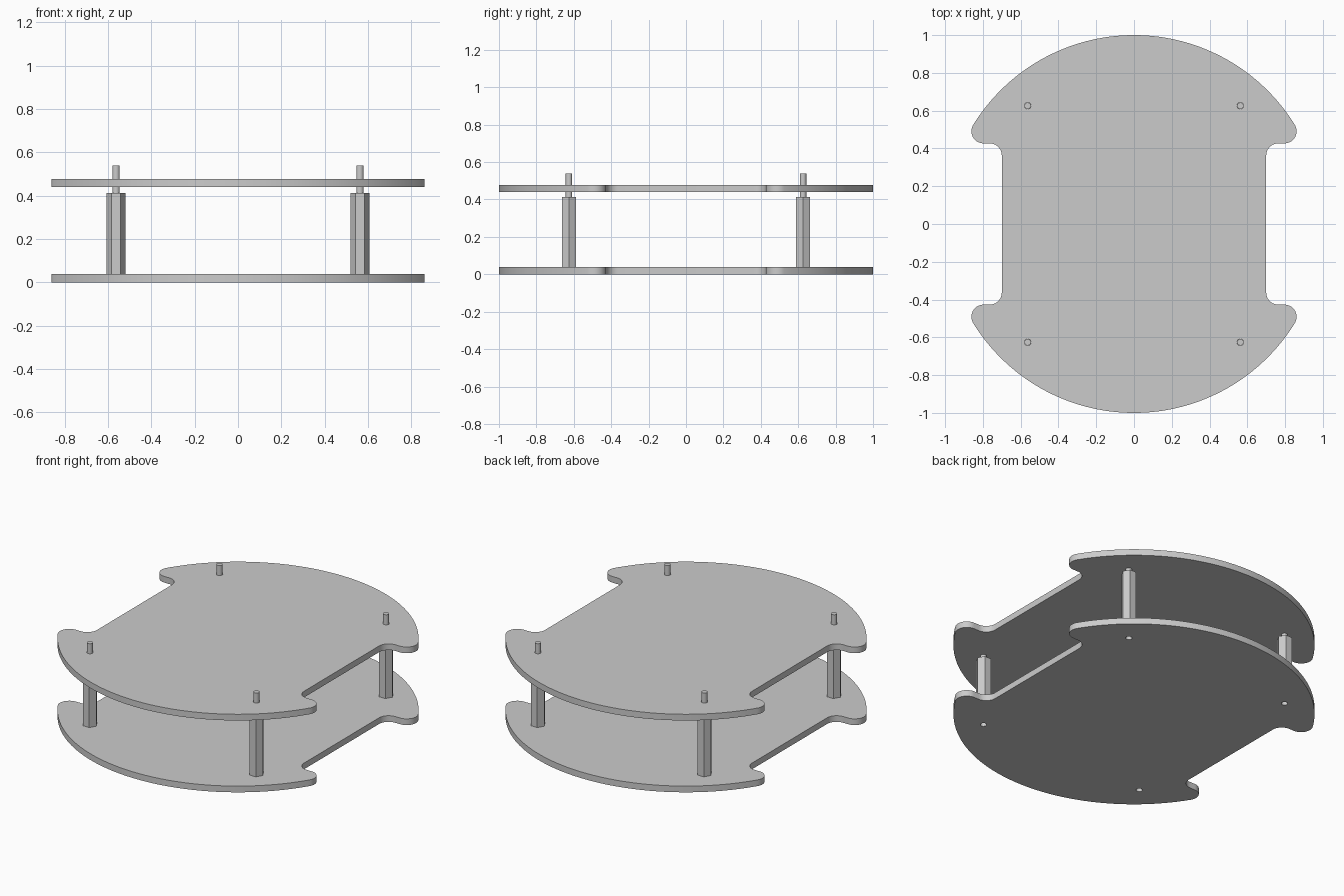
import bpy, bmesh
from math import pi, cos, sin, sqrt, atan2

if "Cube" in bpy.data.objects:
    bpy.data.objects.remove(bpy.data.objects["Cube"])

THICK = 0.038          # plate thickness
TOP_Z = 0.439          # underside of upper plate
HEX_TOP = 0.413
STUD_TOP = 0.538
POST_X, POST_Y = 0.563, 0.626
STUD_R, HOLE_R = 0.017, 0.018
POSTS = [(sx * POST_X, sy * POST_Y) for sx in (-1, 1) for sy in (-1, 1)]


def arc(cx, cy, r, a0, a1, n):
    return [(cx + r * cos(a0 + (a1 - a0) * i / n),
             cy + r * sin(a0 + (a1 - a0) * i / n)) for i in range(n + 1)]


def plate_outline():
    notch_x, notch_y, r = 0.70, 0.427, 0.064
    hy = notch_y + r
    hx = sqrt((1 - r) ** 2 - hy ** 2)
    tip = atan2(hy, hx)
    # One quadrant: inner fillet, rounded horn tip, large rim arc
    q = arc(notch_x + r, notch_y - r, r, pi, pi / 2, 10)
    q += arc(hx, hy, r, -pi / 2, tip, 16)
    q += arc(0, 0, 1, tip, pi / 2, 40)[1:]
    # Mirror into the full loop
    half = q + [(-x, y) for x, y in reversed(q[:-1])]
    return half + [(-x, -y) for x, y in half]


def finish(ob):
    bpy.ops.object.select_all(action='DESELECT')
    ob.select_set(True)
    bpy.context.view_layer.objects.active = ob
    bpy.ops.object.convert(target='MESH')
    bpy.ops.object.shade_smooth_by_angle(angle=pi / 6)


def make_plate(name, z):
    bm = bmesh.new()
    loops = [plate_outline()] + [arc(x, y, HOLE_R, 0, 2 * pi, 24)[:-1] for x, y in POSTS]
    edges = []
    for loop in loops:
        vs = [bm.verts.new((x, y, 0)) for x, y in loop]
        edges += [bm.edges.new((vs[i - 1], vs[i])) for i in range(len(vs))]
    bmesh.ops.triangle_fill(bm, edges=edges, use_beauty=True, use_dissolve=False,
                            normal=(0, 0, 1))
    bmesh.ops.recalc_face_normals(bm, faces=bm.faces)
    me = bpy.data.meshes.new(name)
    bm.to_mesh(me)
    bm.free()
    ob = bpy.data.objects.new(name, me)
    bpy.context.collection.objects.link(ob)
    ob.location.z = z + THICK / 2
    mod = ob.modifiers.new("thickness", 'SOLIDIFY')
    mod.thickness, mod.offset = THICK, 0
    finish(ob)


def make_post_part(name, x, y, z0, z1, r, sides):
    bpy.ops.mesh.primitive_cylinder_add(vertices=sides, radius=r, depth=z1 - z0,
                                        location=(x, y, (z0 + z1) / 2))
    ob = bpy.context.object
    ob.name = name
    if sides == 6:  # corners point along x
        ob.rotation_euler.z = pi / 2
    finish(ob)


# Two identical deck plates
make_plate("lower_plate", 0)
make_plate("upper_plate", TOP_Z)

# Four hexagonal standoffs with studs passing through the upper plate
for i, (x, y) in enumerate(POSTS, 1):
    make_post_part(f"hex_standoff_{i}", x, y, THICK, HEX_TOP, 0.0433, 6)
    make_post_part(f"standoff_stud_{i}", x, y, HEX_TOP, STUD_TOP, STUD_R, 24)
